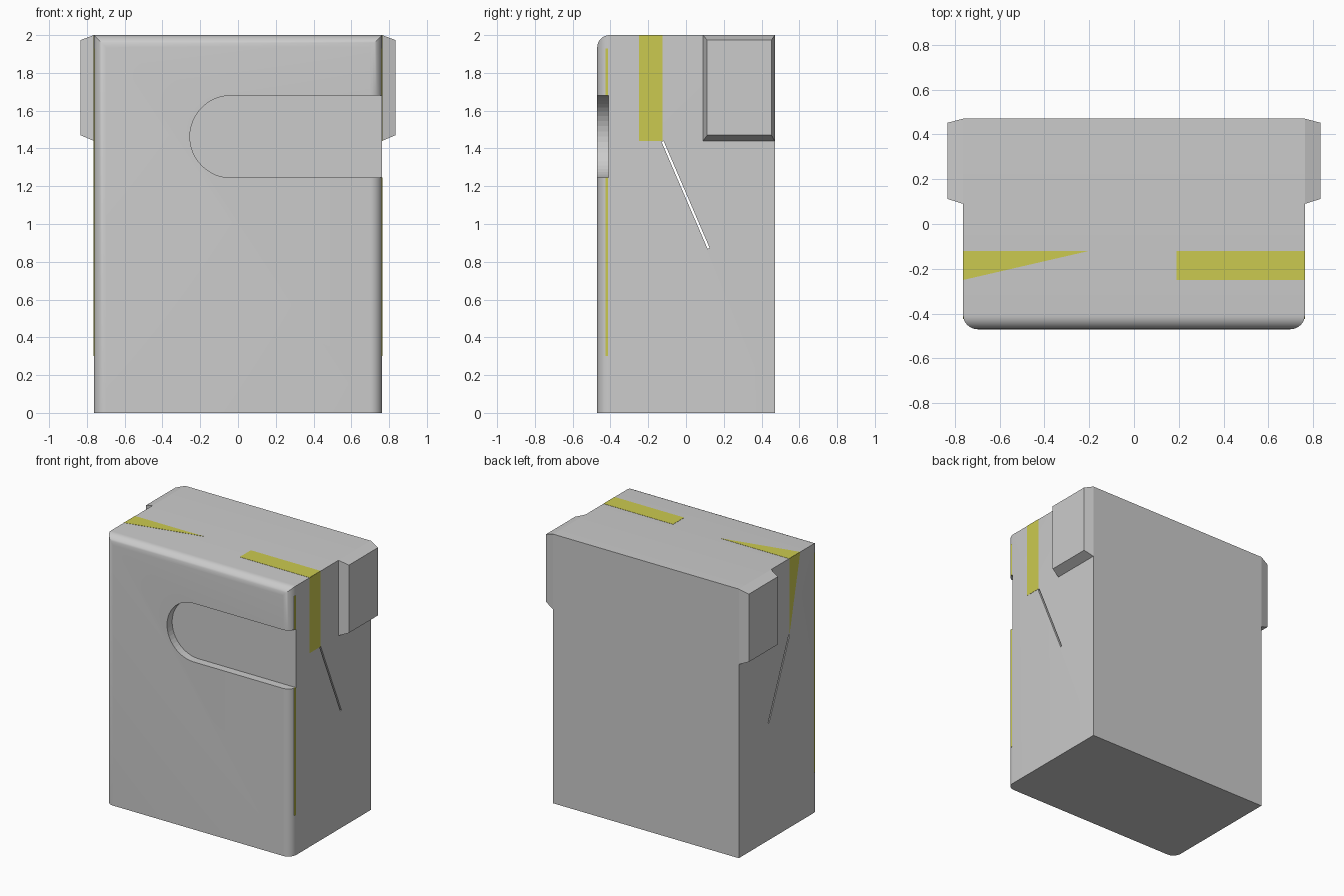
import bpy, bmesh, math
from mathutils import Vector

if "Cube" in bpy.data.objects:
    bpy.data.objects.remove(bpy.data.objects["Cube"])

W, D, H = 0.763, 0.47, 2.0      # half width, half depth, height
R = 0.065                       # rounding of the front edges

olive = bpy.data.materials.new("olive")
olive.diffuse_color = (0.60, 0.59, 0.08, 1)
olive.use_nodes = True
olive.node_tree.nodes["Principled BSDF"].inputs["Base Color"].default_value = olive.diffuse_color


def add(name, bm, mat=None):
    bmesh.ops.recalc_face_normals(bm, faces=bm.faces)
    me = bpy.data.meshes.new(name)
    bm.to_mesh(me)
    bm.free()
    ob = bpy.data.objects.new(name, me)
    bpy.context.collection.objects.link(ob)
    if mat:
        me.materials.append(mat)
    return ob


def prism(name, pts, axis, lo, hi, mat=None):
    """Extrude a 2D outline along an axis (the other two axes in order)."""
    bm = bmesh.new()

    def ring(t):
        out = []
        for p in pts:
            c = list(p)
            c.insert(axis, t)
            out.append(bm.verts.new(c))
        return out
    a, b = ring(lo), ring(hi)
    bm.faces.new(a)
    bm.faces.new(b)
    for i in range(len(a)):
        j = (i + 1) % len(a)
        bm.faces.new((a[i], a[j], b[j], b[i]))
    return add(name, bm, mat)


def rect(u0, u1, v0, v1):
    return [(u0, v0), (u1, v0), (u1, v1), (u0, v1)]


def cut(ob, cutter):
    m = ob.modifiers.new(cutter.name, 'BOOLEAN')
    m.operation, m.solver, m.object = 'DIFFERENCE', 'EXACT', cutter
    cutter.hide_render = True
    cutter.hide_set(True)


# Case body: block with rounded front top edge and front vertical edges
bm = bmesh.new()
bmesh.ops.create_cube(bm, size=1)
for v in bm.verts:
    v.co = Vector((v.co.x * 2 * W, v.co.y * 2 * D, (v.co.z + 0.5) * H))
edges = []
for e in bm.edges:
    a, b = e.verts[0].co, e.verts[1].co
    if a.y < 0 and b.y < 0 and (a.z + b.z) > 0.1:
        edges.append(e)
bmesh.ops.bevel(bm, geom=edges, offset=R, segments=8, profile=0.5, affect='EDGES')
body = add("case_body", bm)

# Thumb recess in the front, open on the right side
zc, r, xc = 1.4625, 0.2175, -0.037
outline = [(xc + r * math.cos(t), zc + r * math.sin(t))
           for t in [math.pi / 2 + math.pi * i / 24 for i in range(25)]]
outline += [(1.0, zc - r), (1.0, zc + r)]
cut(body, prism("recess_cutter", outline, 1, -0.6, -0.41))

# Slanted slit running right through the sides
p, q = Vector((-0.124, 1.437)), Vector((0.120, 0.870))
n = (q - p).normalized()
n = Vector((-n.y, n.x)) * 0.006
cut(body, prism("slit_cutter", [p + n, q + n, q - n, p - n], 0, -1, 1))

for f in body.data.polygons:
    f.use_smooth = False
bpy.context.view_layer.objects.active = body
body.select_set(True)
bpy.ops.object.shade_smooth_by_angle(angle=math.radians(30))
body.select_set(False)

# Tapered hinge lugs at the rear top of both sides
for s, side in ((-1, "left"), (1, "right")):
    bm = bmesh.new()
    base = [bm.verts.new((s * W, y, z)) for y, z in rect(0.09, D, 1.44, H)]
    face = [bm.verts.new((s * 0.833, y, z)) for y, z in rect(0.112, 0.452, 1.47, 1.974)]
    bm.faces.new(base)
    bm.faces.new(face)
    for i in range(4):
        j = (i + 1) % 4
        bm.faces.new((base[i], base[j], face[j], face[i]))
    add(side + "_lug", bm)

# Olive bands showing on the top and upper sides
T = 0.0015
prism("top_band_right", rect(0.19, W, -0.25, -0.12), 2, H - 0.01, H + T, olive)
prism("top_band_left", [(-W, -0.25), (-0.2, -0.12), (-W, -0.12)], 2, H - 0.01, H + T, olive)
prism("side_band_right", rect(-0.25, -0.125, 1.44, H), 0, W - 0.01, W + T, olive)
prism("side_band_left", [(-0.125, 1.44), (-0.125, H), (-0.25, H)], 0, -W - T, -W + 0.01, olive)

# Olive liner edges along the front corners, broken by the recess
for name, s, z0, z1 in (("left_liner_edge", -1, 0.3, 1.93),
                        ("right_liner_edge_low", 1, 0.3, zc - r),
                        ("right_liner_edge_high", 1, zc + r, 1.93)):
    x0, x1 = sorted((s * (W - 0.008), s * (W + T)))
    prism(name, rect(x0, x1, -0.425, -0.412), 2, z0, z1, olive)
